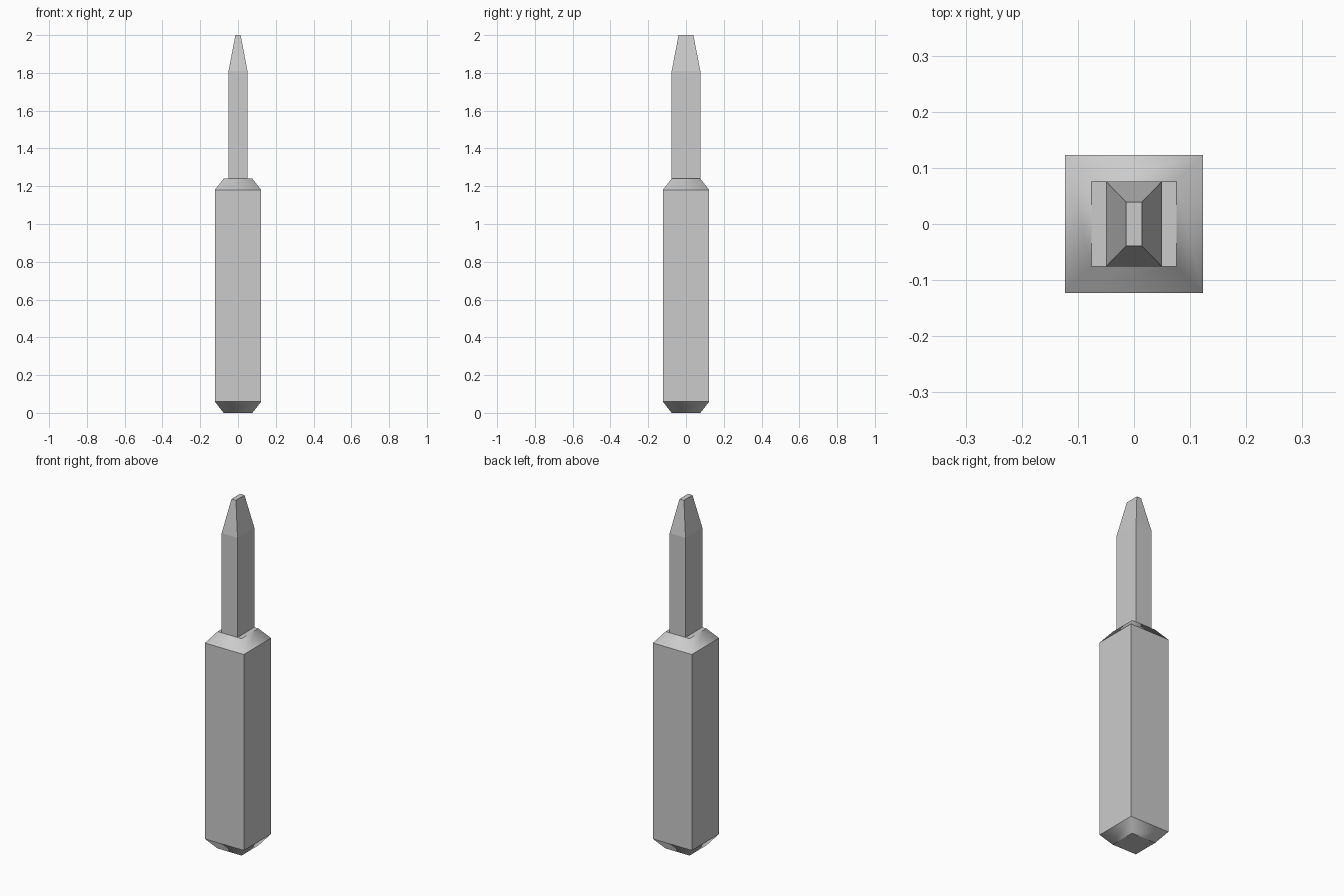
import bpy, bmesh

if "Cube" in bpy.data.objects:
    bpy.data.objects.remove(bpy.data.objects["Cube"])


def stack(name, sections, smooth_rings=()):
    """Loft rectangular sections (z, half_x, half_y) into a closed solid."""
    bm = bmesh.new()
    rings = [[bm.verts.new((sx * hx, sy * hy, z))
              for sx, sy in ((-1, -1), (1, -1), (1, 1), (-1, 1))]
             for z, hx, hy in sections]
    bm.faces.new(rings[0][::-1])
    bm.faces.new(rings[-1])
    for e in bm.edges:
        e.smooth = False
    for i, (low, high) in enumerate(zip(rings, rings[1:])):
        for j in range(4):
            k = (j + 1) % 4
            face = bm.faces.new((low[j], low[k], high[k], high[j]))
            face.smooth = i in smooth_rings
    # only the corner edges inside smooth rings stay soft
    for e in bm.edges:
        e.smooth = all(f.smooth for f in e.link_faces)
    mesh = bpy.data.meshes.new(name)
    bm.to_mesh(mesh)
    bm.free()
    obj = bpy.data.objects.new(name, mesh)
    bpy.context.collection.objects.link(obj)
    return obj


# square handle with chamfered ends
stack("handle", [(0.0, 0.076, 0.076), (0.06, 0.123, 0.123),
                 (1.18, 0.123, 0.123), (1.24, 0.076, 0.076)],
      smooth_rings=(0, 2))

# flat shaft tapering to a narrow tip
stack("blade", [(1.24, 0.05, 0.076), (1.81, 0.05, 0.076),
                (2.0, 0.014, 0.039)])
